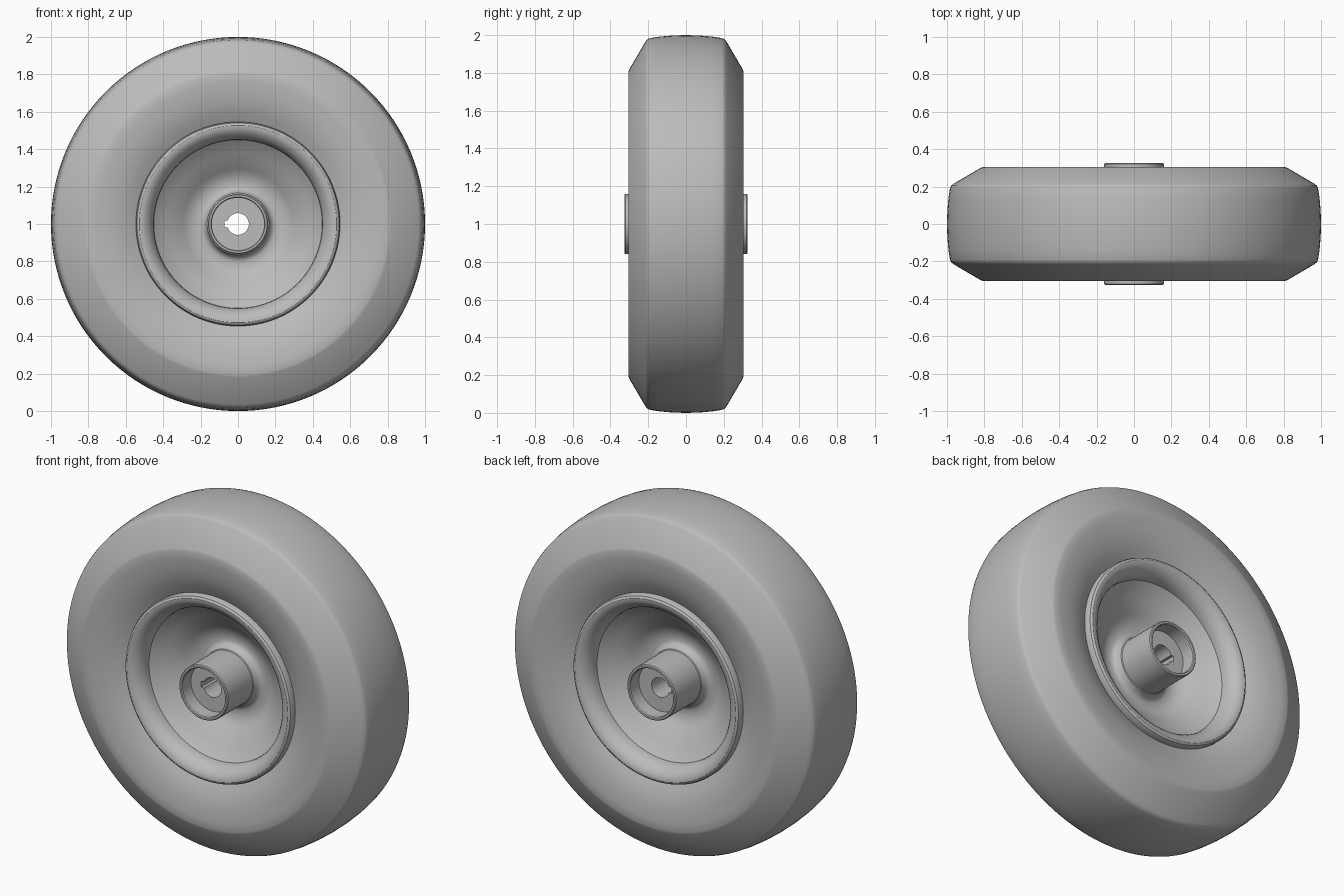
import bpy, bmesh
from math import pi, radians
from mathutils import Matrix, Vector

if "Cube" in bpy.data.objects:
    bpy.data.objects.remove(bpy.data.objects["Cube"], do_unlink=True)

CENTRE = Vector((0, 0, 1))

grey = bpy.data.materials.new("mid grey")
grey.use_nodes = True
grey.diffuse_color = (0.5, 0.5, 0.5, 1)
grey.node_tree.nodes["Principled BSDF"].inputs["Base Color"].default_value = grey.diffuse_color


def add_object(name, bm):
    bmesh.ops.recalc_face_normals(bm, faces=bm.faces)
    mesh = bpy.data.meshes.new(name)
    bm.to_mesh(mesh)
    bm.free()
    mesh.materials.append(grey)
    obj = bpy.data.objects.new(name, mesh)
    obj.location = CENTRE
    bpy.context.collection.objects.link(obj)
    return obj


def activate(obj):
    bpy.ops.object.select_all(action="DESELECT")
    obj.select_set(True)
    bpy.context.view_layer.objects.active = obj


def smooth(obj, angle):
    activate(obj)
    bpy.ops.object.shade_smooth_by_angle(angle=radians(angle))


def lathe(name, half, steps=128, closed=True):
    """Spin (radius, depth) points, mirrored front to back, about the y axis."""
    back = [(r, -y) for r, y in reversed(half) if y > 0]
    profile = half + back
    bm = bmesh.new()
    verts = [bm.verts.new((r, 0, 0)) for r, y in profile]
    for v, (r, y) in zip(verts, profile):
        v.co.y = y
    pairs = list(zip(verts, verts[1:]))
    if closed:
        pairs.append((verts[-1], verts[0]))
    edges = [bm.edges.new(p) for p in pairs]
    bmesh.ops.spin(bm, geom=verts + edges, cent=(0, 0, 0), axis=(0, 1, 0),
                   angle=2 * pi, steps=steps, use_merge=True)
    bmesh.ops.remove_doubles(bm, verts=bm.verts, dist=1e-4)
    return add_object(name, bm)


# Tyre: crowned tread, bevelled shoulders, dished sidewalls
tyre = lathe("tyre", [(1, 0), (0.998, 0.07), (0.992, 0.14), (0.984, 0.19),
                      (0.978, 0.205), (0.965, 0.215), (0.82, 0.3), (0.805, 0.305),
                      (0.76, 0.303), (0.70, 0.297), (0.64, 0.284),
                      (0.59, 0.265), (0.54, 0.24)])
smooth(tyre, 40)

# Rim: rolled lip and a deep dish on both sides
rim = lathe("rim", [(0.545, 0.235), (0.546, 0.268), (0.54, 0.281), (0.528, 0.288),
                    (0.513, 0.287), (0.495, 0.279), (0.475, 0.262), (0.46, 0.24),
                    (0.452, 0.215), (0.45, 0.19), (0.42, 0.165), (0.38, 0.138),
                    (0.33, 0.108), (0.295, 0.08), (0.27, 0.062), (0.24, 0.05),
                    (0.20, 0.045), (0.183, 0.052), (0.171, 0.068),
                    (0.165, 0.09), (0.15, 0.1)])
smooth(rim, 32)

# Hub: tube with a recessed web at each end
hub = lathe("hub", [(0, 0.24), (0.14, 0.24), (0.14, 0.32), (0.145, 0.325),
                    (0.155, 0.325), (0.16, 0.32)], steps=64, closed=False)

# Axle bore with a keyway, cut through the hub
bore = bmesh.new()
bmesh.ops.create_cone(bore, cap_ends=True, segments=48, radius1=0.058, radius2=0.058,
                      depth=1, matrix=Matrix.Rotation(pi / 2, 4, "X"))
keyway = bmesh.new()
bmesh.ops.create_cube(keyway, size=1, matrix=Matrix.Translation((-0.04, 0, 0))
                      @ Matrix.Diagonal((0.066, 0.9, 0.036, 1)))
for cutter in (add_object("bore_cutter", bore), add_object("keyway_cutter", keyway)):
    cutter.hide_render = True
    cut = hub.modifiers.new("cut", "BOOLEAN")
    cut.operation = "DIFFERENCE"
    cut.solver = "EXACT"
    cut.object = cutter
    activate(hub)
    bpy.ops.object.modifier_apply(modifier=cut.name)
    bpy.data.objects.remove(cutter, do_unlink=True)
smooth(hub, 32)
